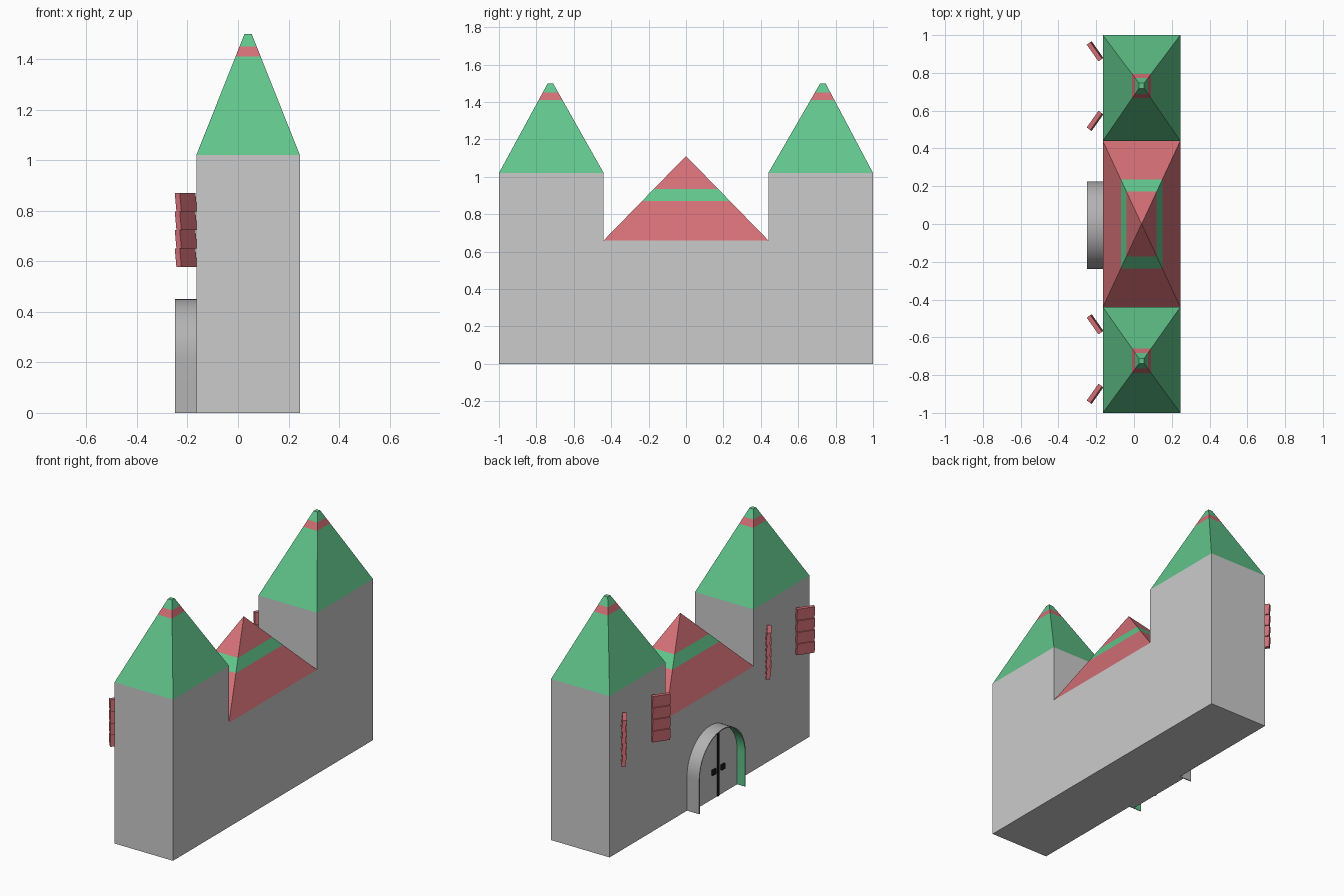
import bpy, math
from mathutils import Matrix, Vector

if "Cube" in bpy.data.objects:
    bpy.data.objects.remove(bpy.data.objects["Cube"])


def mat(name, r, g, b):
    m = bpy.data.materials.new(name)
    m.diffuse_color = (r, g, b, 1)
    m.use_nodes = True
    m.node_tree.nodes["Principled BSDF"].inputs["Base Color"].default_value = m.diffuse_color
    return m


RED = mat("red", 0.65, 0.16, 0.18)
GREEN = mat("green", 0.12, 0.56, 0.26)
BLACK = mat("black", 0.01, 0.01, 0.01)
GREY = mat("grey", 0.45, 0.45, 0.45)
X0, X1 = -0.165, 0.245          # wall back and front planes
XC = (X0 + X1) / 2


def make(name, verts, faces, mats=(), idx=None):
    me = bpy.data.meshes.new(name)
    me.from_pydata(verts, [], faces)
    for m in mats:
        me.materials.append(m)
    if idx:
        me.polygons.foreach_set("material_index", idx)
    me.update()
    ob = bpy.data.objects.new(name, me)
    bpy.context.collection.objects.link(ob)
    return ob


def prism(name, outline, xa, xb, mats=()):
    """Extrude a counter-clockwise (y, z) outline along x."""
    n = len(outline)
    verts = [(x, y, z) for x in (xa, xb) for y, z in outline]
    faces = [tuple(reversed(range(n))), tuple(range(n, 2 * n))]
    faces += [(i, (i + 1) % n, n + (i + 1) % n, n + i) for i in range(n)]
    return make(name, verts, faces, mats)


def roof(name, ya, yb, yc, levels, top, mats):
    """Four-sided roof in bands; levels are heights, top is the tip half width."""
    za, zb = levels[0], levels[-1]
    verts, faces, idx = [], [], []
    for k, z in enumerate(levels):
        t = (z - za) / (zb - za)
        for x, y, sx, sy in ((X0, ya, -1, -1), (X1, ya, 1, -1), (X1, yb, 1, 1), (X0, yb, -1, 1)):
            verts.append((x + (XC + sx * top - x) * t, y + (yc + sy * top - y) * t, z))
        if k:
            b = 4 * (k - 1)
            faces += [(b + i, b + (i + 1) % 4, b + 4 + (i + 1) % 4, b + 4 + i) for i in range(4)]
            idx += [(k - 1) % 2] * 4
    n = len(verts)
    faces += [(3, 2, 1, 0), (n - 4, n - 3, n - 2, n - 1)]
    return make(name, verts, faces, mats, idx + [0, 0])


# walls: one silhouette with two towers
prism("walls", [(-1, 0), (1, 0), (1, 1.02), (0.44, 1.02), (0.44, 0.66),
                (-0.44, 0.66), (-0.44, 1.02), (-1, 1.02)], X0, X1)

# banded roofs
roof("middle_roof", -0.44, 0.44, 0, (0.66, 0.87, 0.935, 1.11), 0.001, (RED, GREEN))
for name, ya, yb, yc in (("left_tower_roof", -1, -0.44, -0.725), ("right_tower_roof", 0.44, 1, 0.732)):
    roof(name, ya, yb, yc, (1.02, 1.41, 1.45, 1.5), 0.014, (GREEN, RED))


# door arch: thin shell, green inside
def arch(r):
    yc, zs, n = -0.007, 0.218, 24
    pts = [(yc + r * math.cos(math.pi * i / n), zs + r * math.sin(math.pi * i / n)) for i in range(n + 1)]
    return [(yc + r, 0)] + pts + [(yc - r, 0)]


outer, inner, XA = arch(0.232), arch(0.226), -0.25
n = len(outer)
verts = [(x, y, z) for pts in (outer, inner) for x in (XA, X0) for y, z in pts]
faces, idx = [], []
for i in range(n - 1):
    a, b, c, d = i, n + i, 2 * n + i, 3 * n + i
    faces += [(a, b, b + 1, a + 1), (c, c + 1, d + 1, d), (a, a + 1, c + 1, c)]
    idx += [0, 1, 0]
for e in (0, n - 1):
    quad = (e, 2 * n + e, 3 * n + e, n + e)
    faces.append(quad if e == 0 else quad[::-1])
    idx.append(0)
shell = make("door_arch", verts, faces, (GREY, GREEN), idx)
bpy.context.view_layer.objects.active = shell
shell.select_set(True)
bpy.ops.object.shade_smooth_by_angle(angle=math.radians(30))

# door, centre gap and knobs
prism("door", inner, -0.195, X0)


def block(name, yc, zc, w, h, xa, xb):
    y0, y1, z0, z1 = yc - w / 2, yc + w / 2, zc - h / 2, zc + h / 2
    prism(name, [(y0, z0), (y1, z0), (y1, z1), (y0, z1)], xa, xb, (BLACK,))


block("door_gap", -0.04, 0.215, 0.014, 0.43, -0.2, -0.19)
for s in (-1, 1):
    block("door_knob", -0.04 + s * 0.045, 0.17, 0.034, 0.034, -0.205, -0.19)

# open louvred shutters: four leaning slats each
LEN, THICK, STEP = 0.108, 0.024, 0.0735
for yc in (0.73, -0.715):
    for s in (-1, 1):
        inner_end = Vector((-0.175, yc + s * 0.14, 0))
        along = Vector((-0.062, s * 0.088, 0)).normalized()
        side = Vector((along.y, -along.x, 0)) * s
        outline = []
        for k in range(4):
            z = 0.577 + k * STEP
            outline += [(0.004, z), (-0.004, z + STEP)]
        loop = [(THICK / 2 + o, z) for o, z in outline]
        loop += [(-THICK / 2 + o, z) for o, z in reversed(outline)]
        ob = prism("shutter", loop, 0, LEN, (RED,))
        for v in ob.data.vertices:
            x, y, z = v.co
            v.co = inner_end + along * x + side * y + Vector((0, 0, z))
        if s > 0:
            ob.data.flip_normals()
        ob.data.update()
